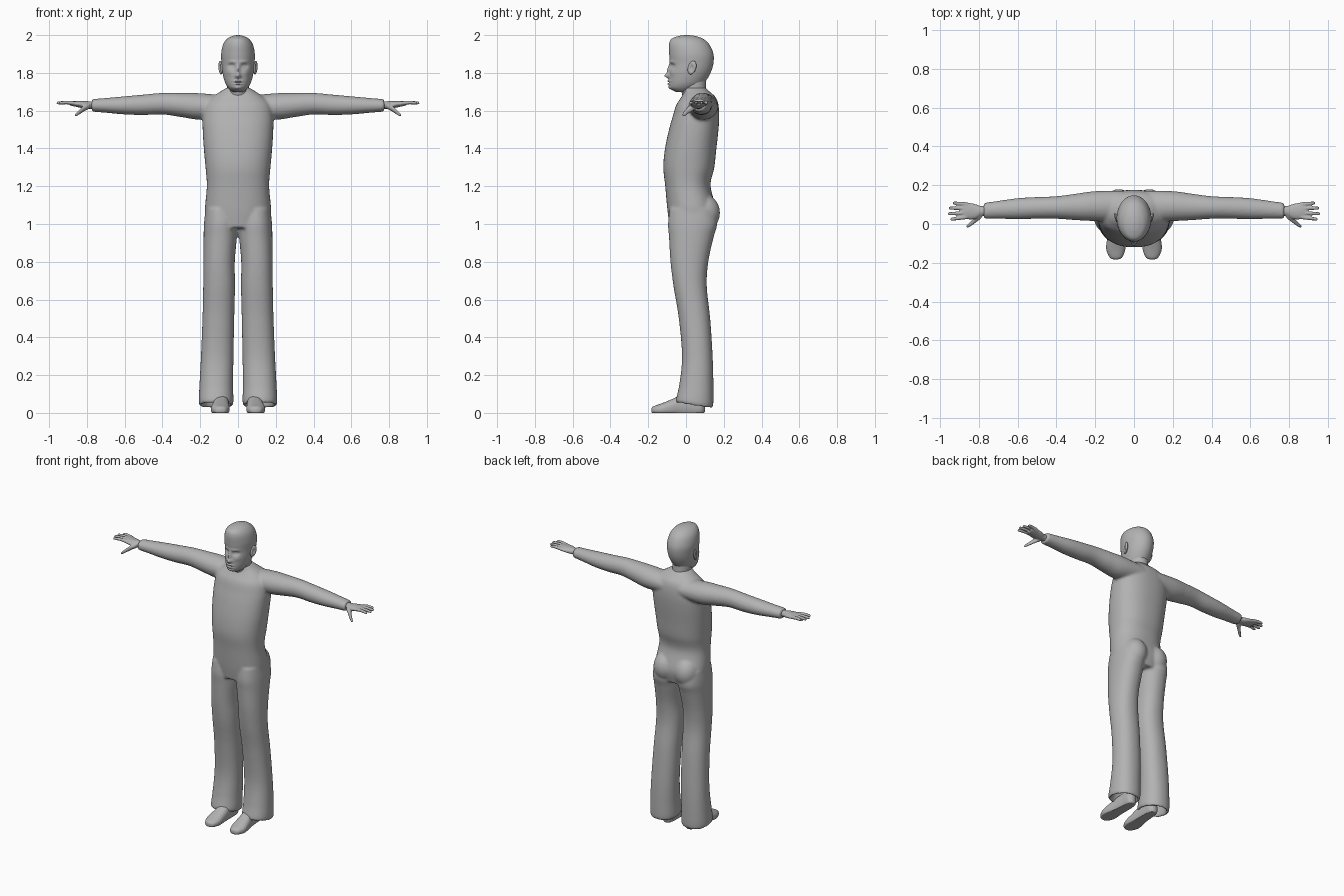
import bpy, bmesh, math

cube = bpy.data.objects.get("Cube")
if cube:
    bpy.data.objects.remove(cube, do_unlink=True)

GREY = (0.45, 0.45, 0.45, 1)
grey = bpy.data.materials.new("plain grey")
grey.use_nodes = True
grey.diffuse_color = GREY
grey.node_tree.nodes["Principled BSDF"].inputs["Base Color"].default_value = GREY


def spline(points, steps):
    """Smooth curve through a list of equal-length tuples."""
    result = []
    for i in range(len(points) - 1):
        before, a, b, after = (points[max(i - 1, 0)], points[i], points[i + 1],
                               points[min(i + 2, len(points) - 1)])
        for s in range(steps):
            t = s / steps
            result.append([q + t / 2 * (r - p + t * (2*p - 5*q + 4*r - w + t * (3*(q - r) + w - p)))
                           for p, q, r, w in zip(before, a, b, after)])
    return result + [list(points[-1])]


def loft(bm, sections, axis="z", side=1, power=2.0, sides=48, steps=6):
    """Skin rounded sections: (position on axis, two centres, two radii)."""
    rings, made = [], []
    for t, a, b, ra, rb in spline(sections, steps):
        ring = []
        for k in range(sides):
            angle = math.tau * k / sides
            c, s = math.cos(angle), math.sin(angle)
            u = a + ra * math.copysign(abs(c) ** (2 / power), c)
            v = b + rb * math.copysign(abs(s) ** (2 / power), s)
            x, y, z = {"x": (t, u, v), "y": (u, t, v), "z": (u, v, t)}[axis]
            ring.append(bm.verts.new((x * side, y, z)))
        rings.append(ring)
        made += ring
    for low, high in zip(rings, rings[1:]):
        for k in range(sides):
            n = (k + 1) % sides
            bm.faces.new((low[k], low[n], high[n], high[k]))
    bm.faces.new(rings[0][::-1])
    bm.faces.new(rings[-1])
    return made


def ball(bm, centre, radii):
    made = bmesh.ops.create_uvsphere(bm, u_segments=32, v_segments=20, radius=1)["verts"]
    bmesh.ops.scale(bm, vec=radii, verts=made)
    bmesh.ops.translate(bm, vec=centre, verts=made)


def finish(name, bm, voxel=0, smoothing=0):
    """Make the object; with a voxel size, fuse its pieces into one skin."""
    bmesh.ops.recalc_face_normals(bm, faces=bm.faces)
    mesh = bpy.data.meshes.new(name)
    bm.to_mesh(mesh)
    bm.free()
    mesh.materials.append(grey)
    obj = bpy.data.objects.new(name, mesh)
    bpy.context.collection.objects.link(obj)
    if voxel:
        fuse = obj.modifiers.new("fuse", "REMESH")
        fuse.mode = "VOXEL"
        fuse.voxel_size = voxel
        fuse.use_smooth_shade = True
        relax = obj.modifiers.new("relax", "SMOOTH")
        relax.iterations = smoothing
    else:
        bpy.ops.object.select_all(action="DESELECT")
        obj.select_set(True)
        bpy.context.view_layer.objects.active = obj
        bpy.ops.object.shade_smooth_by_angle(angle=math.radians(50))
    return obj


# Clothed body: torso, sleeves, seat and flared trousers
torso = [(.98, 0, .03, .16, .115), (1.07, 0, .032, .175, .13), (1.2, 0, .01, .165, .12),
         (1.3, 0, .015, .172, .135), (1.4, 0, .025, .181, .136), (1.5, 0, .041, .187, .131),
         (1.57, 0, .053, .187, .123), (1.63, 0, .06, .175, .112), (1.67, 0, .066, .14, .092),
         (1.7, 0, .058, .095, .068), (1.722, 0, .045, .06, .058)]
sleeve = [(.06, .092, 1.62, .08, .06), (.2, .092, 1.622, .077, .07), (.3, .088, 1.63, .068, .064),
          (.4, .085, 1.637, .058, .057), (.5, .083, 1.631, .056, .054), (.6, .079, 1.628, .054, .048),
          (.7, .073, 1.628, .046, .039), (.775, .068, 1.628, .041, .033)]
leg = [(1.08, .09, .033, .082, .12), (1, .092, .035, .088, .13), (.93, .094, .028, .088, .118),
       (.8, .1, .018, .083, .1), (.67, .1, .022, .084, .088), (.5, .104, .045, .084, .083),
       (.3, .11, .06, .086, .081), (.15, .115, .055, .089, .09), (.05, .116, .045, .091, .098)]
hem_inside = [(.05, .116, .045, .074, .081), (.14, .115, .055, .068, .07)]

bm = bmesh.new()
loft(bm, torso, power=2.3)
for side in (1, -1):
    loft(bm, sleeve, "x", side)
    ball(bm, (side * .078, .095, 1.06), (.078, .085, .095))
    for v in loft(bm, leg + hem_inside, side=side, power=2.2):
        # trouser hem drops towards the heel
        v.co.z -= .2 * (v.co.y - .045) * max(0, 1 - v.co.z / .2)
finish("shirt_and_trousers", bm, .008, 5)

# Head with a sculpted face
skull = [(1.7, 0, -.015, .03, .04), (1.72, 0, -.008, .052, .077), (1.75, 0, .005, .069, .095),
         (1.8, 0, .021, .082, .109), (1.85, 0, .03, .087, .115), (1.9, 0, .028, .089, .117),
         (1.95, 0, .017, .079, .107), (1.98, 0, .007, .058, .084), (1.995, 0, .006, .03, .045),
         (2, 0, .006, .005, .008)]
# Face forms: (x, z, width, height, depth)
forms = {"bridge": (0, 1.815, .01, .028, -.013), "nose_tip": (0, 1.785, .015, .012, -.022),
         "socket": (.034, 1.836, .017, .012, .014), "eyeball": (.034, 1.835, .009, .006, -.006),
         "brow": (.03, 1.858, .024, .008, -.004), "cheek": (.045, 1.8, .018, .016, -.004),
         "upper_lip": (0, 1.756, .022, .005, -.009), "mouth_line": (0, 1.749, .022, .003, .004),
         "lower_lip": (0, 1.742, .018, .005, -.009), "chin": (0, 1.72, .02, .01, -.006)}
bm = bmesh.new()
for v in loft(bm, skull, sides=128, steps=12):
    if v.co.y < 0:
        x, z = abs(v.co.x), v.co.z
        v.co.y += sum(d * math.exp(-((x - fx) / w) ** 2 - ((z - fz) / h) ** 2)
                      for fx, fz, w, h, d in forms.values())
finish("head", bm)

bm = bmesh.new()
loft(bm, [(1.64, 0, .055, .062, .06), (1.7, 0, .042, .058, .066), (1.75, 0, .04, .058, .065),
          (1.82, 0, .045, .05, .06)])
finish("neck", bm)

# Parts on both sides
finger_rows = [(.036, .025, .947), (.058, .053, .96), (.081, .082, .955), (.101, .108, .935)]
for side, label in ((1, "left"), (-1, "right")):
    # Ear with a hollow towards the front
    bm = bmesh.new()
    ball(bm, (0, 0, 0), (.011, .022, .036))
    for v in bm.verts:
        v.co.y += .2 * v.co.z
        if v.co.x > 0:
            v.co.x -= .012 * math.exp(-((v.co.y + .003) / .009) ** 2 - (v.co.z / .018) ** 2)
        v.co.x = side * (v.co.x + .092 + .25 * v.co.y)
        v.co.y += .032
        v.co.z += 1.828
    finish(label + "_ear", bm)

    # Hand: palm, four fingers and a dropped thumb
    bm = bmesh.new()
    loft(bm, [(.75, .068, 1.628, .023, .021), (.79, .066, 1.63, .027, .02), (.82, .064, 1.632, .039, .019),
              (.865, .068, 1.637, .043, .015), (.89, .069, 1.639, .036, .011)], "x", side)
    for base, tip, end in finger_rows:
        middle = (base + tip) / 2
        loft(bm, [(.86, base, 1.638, .011, .011), (.9, middle, 1.643, .01, .01),
                  (end - .008, tip, 1.641, .008, .008), (end, tip, 1.64, .004, .004)],
             "x", side, sides=16)
    loft(bm, [(.785, .05, 1.627, .02, .016), (.815, .026, 1.612, .018, .016), (.838, .004, 1.594, .013, .013),
              (.855, -.009, 1.581, .01, .01), (.864, -.013, 1.576, .005, .005)], "x", side, sides=20)
    finish(label + "_hand", bm, .004, 3)

    # Shoe with a flat sole
    bm = bmesh.new()
    shoe = [(-.183, .093, .014, .01, .01), (-.172, .093, .015, .032, .02), (-.13, .094, .018, .049, .032),
            (-.08, .092, .026, .047, .044), (-.03, .088, .036, .041, .055), (.03, .085, .04, .037, .062),
            (.08, .085, .036, .033, .05), (.1, .085, .03, .015, .025)]
    for v in loft(bm, shoe, "y", side, power=2.3):
        v.co.z = max(v.co.z, 0)
    finish(label + "_shoe", bm)
